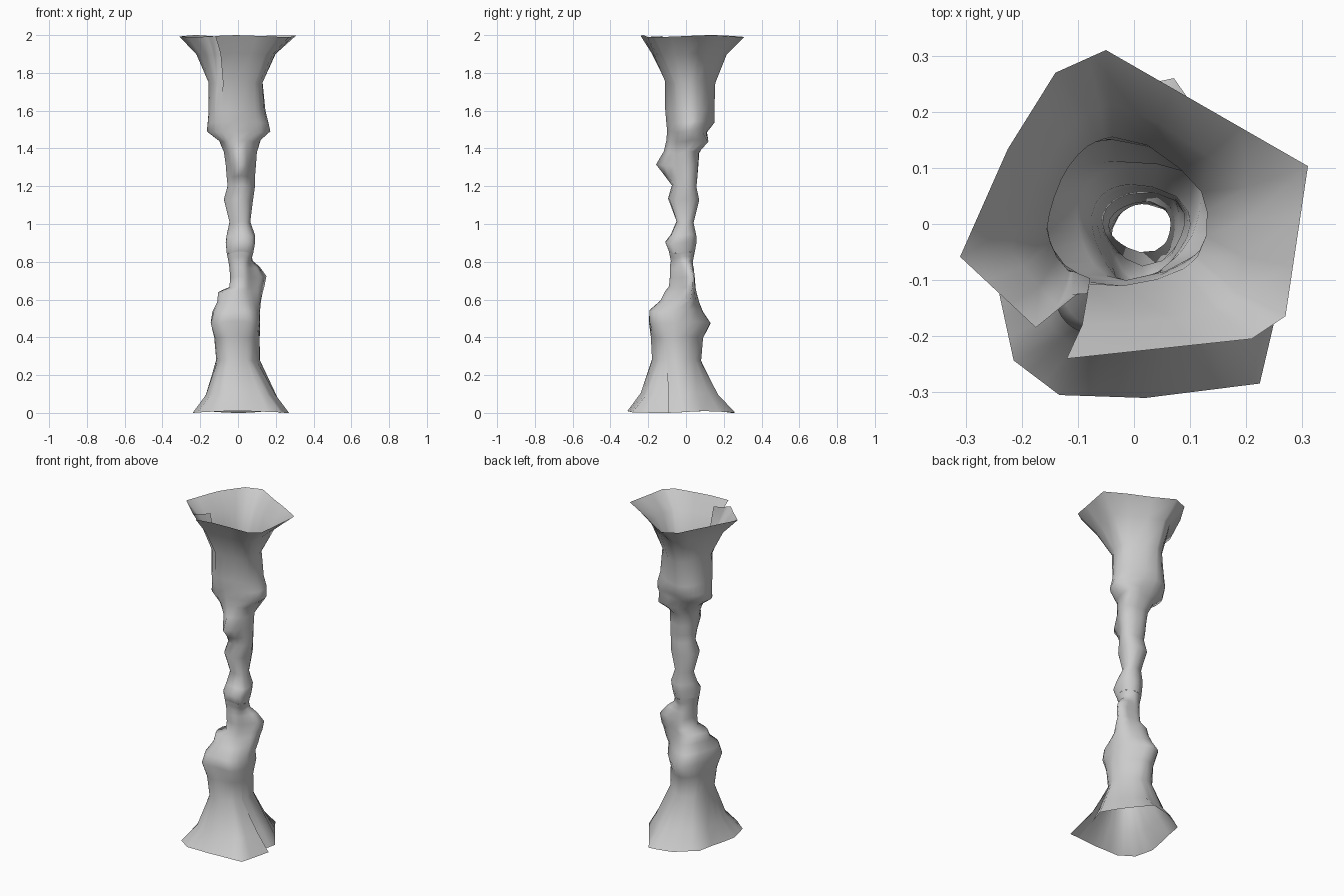
import bpy
import bmesh
from math import sin, cos, atan2, exp, radians

default_cube = bpy.data.objects.get("Cube")
if default_cube:
    bpy.data.objects.remove(default_cube, do_unlink=True)

# Single stone colour
stone = bpy.data.materials.new("grey_stone")
stone.use_nodes = True
grey = (0.6, 0.6, 0.6, 1)
stone.diffuse_color = grey
stone.node_tree.nodes["Principled BSDF"].inputs["Base Color"].default_value = grey

# Cross-section limits up the column: height, x min, x max, y min, y max
lower_rings = [
    (.005, -.24, .27, -.31, .26),
    (.1, -.17, .2, -.24, .17),
    (.28, -.115, .115, -.18, .08),
    (.4, -.125, .11, -.185, .09),
    (.48, -.14, .1, -.19, .13),
    (.54, -.135, .09, -.19, .09),
    (.59, -.11, .08, -.135, .07),
    (.64, -.105, .07, -.11, .055),
    (.665, -.045, .065, -.09, .05),
    (.72, -.042, .065, -.085, .045),
    (.77, -.045, .06, -.085, .04),
    (.8, -.05, .06, -.08, .035),
    (.825, -.055, .07, -.085, .04),
    (.85, -.06, .08, -.09, .045),
]
upper_rings = [
    (.85, -.06, .08, -.09, .045),
    (.9, -.065, .09, -.11, .055),
    (.94, -.06, .09, -.08, .055),
    (1.01, -.045, .065, -.05, .04),
    (1.13, -.075, .08, -.095, .07),
    (1.2, -.055, .09, -.07, .055),
    (1.25, -.06, .09, -.075, .06),
    (1.31, -.065, .095, -.085, .065),
    (1.38, -.075, .1, -.09, .07),
    (1.44, -.1, .11, -.1, .1),
    (1.49, -.165, .17, -.1, .11),
    (1.54, -.16, .16, -.105, .15),
    (1.6, -.155, .145, -.11, .15),
    (1.75, -.155, .13, -.11, .155),
    (1.9, -.22, .2, -.18, .215),
    (1.995, -.31, .31, -.24, .31),
]

# Flared rims, each an open outline whose ends overlap at a split
lower_rim = [(.215, -.1), (.245, 0), (.07, .25), (-.07, .22), (-.19, .14),
             (-.235, -.125), (-.21, -.24), (-.13, -.3), (.02, -.305),
             (.22, -.28), (.265, -.09)]
upper_rim = [(-.12, -.235), (.21, -.2), (.27, -.16), (.31, .105), (-.05, .31),
             (-.14, .27), (-.225, .135), (-.31, -.055), (-.175, -.18), (-.1, -.12)]

# Drips and ledges: direction in degrees, height, reach, fade above, fade below
drips = [(-90, 1.3, .075, .08, .06), (22, .73, .1, .06, .2),
         (-45, .5, .035, .06, .08), (225, .47, .02, .04, .05),
         (50, 1.44, .055, .04, .03)]


def subdivide(rim, cuts):
    points = []
    for (ax, ay), (bx, by) in zip(rim, rim[1:]):
        for k in range(cuts):
            f = k / cuts
            points.append((ax + (bx - ax) * f, ay + (by - ay) * f))
    return points + [rim[-1]]


def fit(values, low, high):
    a, b = min(values), max(values)
    return [low + (v - a) / (b - a) * (high - low) for v in values]


def section(rim, angles, ring, flare):
    """One ring: a lumpy circle turning into the rim outline at the flare."""
    z, x0, x1, y0, y1 = ring
    xs, ys = [], []
    for (rx, ry), a in zip(rim, angles):
        r = .3 * (1 + .06 * sin(3 * a + 5 * z))
        xs.append(r * cos(a) * (1 - flare) + rx * flare)
        ys.append(r * sin(a) * (1 - flare) + ry * flare)
    points = []
    for x, y, a in zip(fit(xs, x0, x1), fit(ys, y0, y1), angles):
        for direction, height, reach, above, below in drips:
            turn = a - radians(direction)
            side = atan2(sin(turn), cos(turn))
            fade = (z - height) / (above if z > height else below)
            push = reach * exp(-(side / .6) ** 2 - fade ** 2)
            x += push * cos(radians(direction))
            y += push * sin(radians(direction))
        points.append((x, y, z + .005 * sin(3 * a)))
    return points


def flared_sheet(name, rim, rings, rim_z):
    """Loft an open sheet through the rings, closing it away from the flare."""
    rim = subdivide(rim, 3)
    angles = [atan2(y, x) for x, y in rim]
    angles[-1] = angles[0]
    bm = bmesh.new()
    rows = []
    for ring in rings:
        flare = max(0, 1 - abs(ring[0] - rim_z) / .3)
        rows.append([bm.verts.new(p) for p in section(rim, angles, ring, flare)])
    for low, high in zip(rows, rows[1:]):
        for i in range(len(low) - 1):
            bm.faces.new((low[i], low[i + 1], high[i + 1], high[i]))
    bmesh.ops.remove_doubles(bm, verts=bm.verts, dist=.0005)
    mesh = bpy.data.meshes.new(name)
    bm.to_mesh(mesh)
    bm.free()
    mesh.materials.append(stone)
    for face in mesh.polygons:
        face.use_smooth = True
    obj = bpy.data.objects.new(name, mesh)
    bpy.context.collection.objects.link(obj)


flared_sheet("lower_column", lower_rim, lower_rings, .005)
flared_sheet("upper_column", upper_rim, upper_rings, 1.995)
